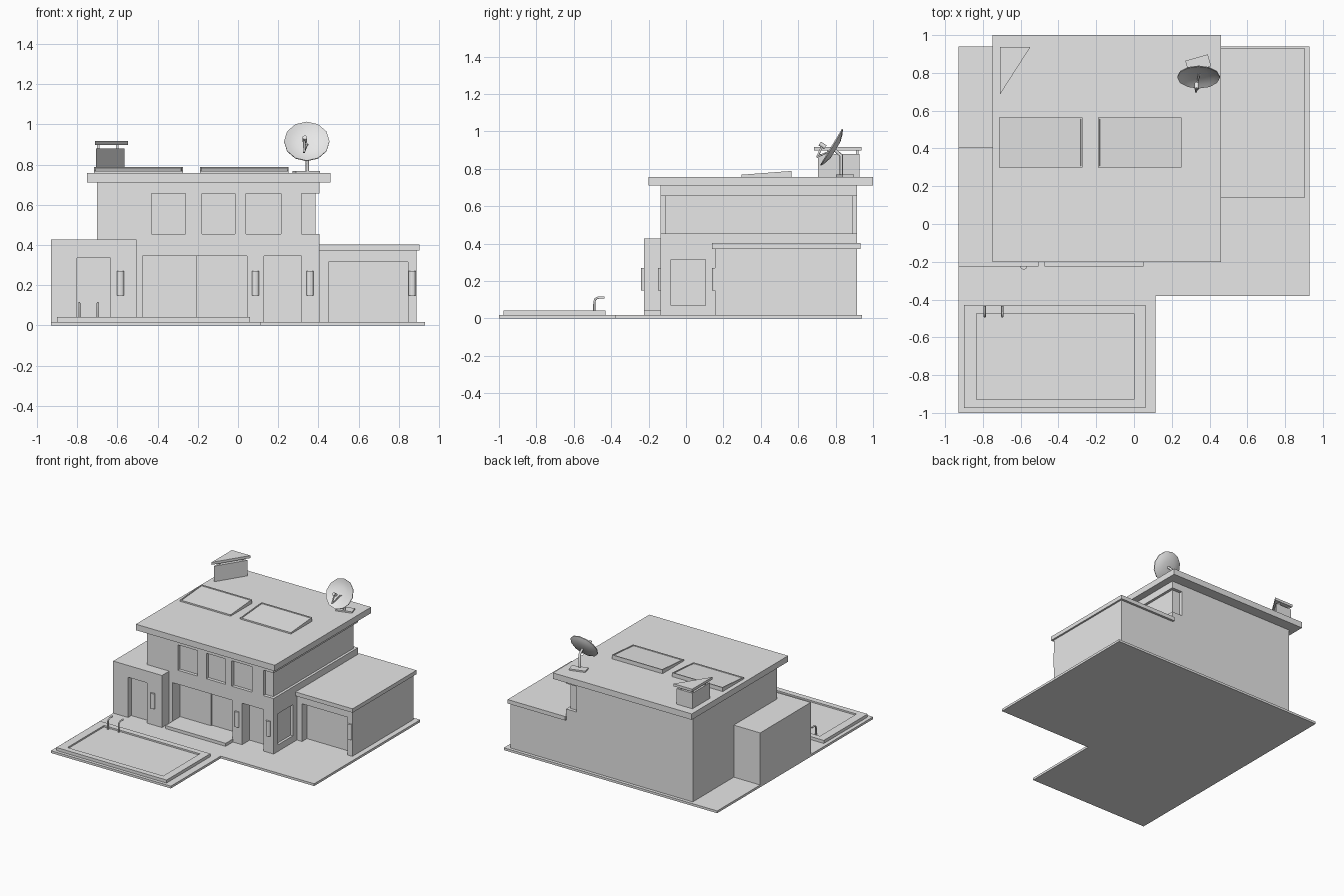
import bpy, bmesh, math
from mathutils import Vector

if "Cube" in bpy.data.objects:
    bpy.data.objects.remove(bpy.data.objects["Cube"])

GREY = bpy.data.materials.new("plain_grey")
GREY.diffuse_color = (0.8, 0.8, 0.8, 1)
GREY.use_nodes = True
GREY.node_tree.nodes["Principled BSDF"].inputs["Base Color"].default_value = GREY.diffuse_color


def make(name, bm):
    bmesh.ops.recalc_face_normals(bm, faces=bm.faces)
    me = bpy.data.meshes.new(name)
    bm.to_mesh(me)
    bm.free()
    me.materials.append(GREY)
    ob = bpy.data.objects.new(name, me)
    bpy.context.collection.objects.link(ob)
    return ob


def add_box(bm, x0, x1, y0, y1, z0, z1):
    vs = bmesh.ops.create_cube(bm, size=1)["verts"]
    for v in vs:
        v.co = Vector((x1 if v.co.x > 0 else x0,
                       y1 if v.co.y > 0 else y0,
                       z1 if v.co.z > 0 else z0))


def box(name, *dims):
    bm = bmesh.new()
    add_box(bm, *dims)
    return make(name, bm)


def prism(name, outline, z0, z1):
    bm = bmesh.new()
    f = bm.faces.new([bm.verts.new((x, y, z0)) for x, y in outline])
    top = bmesh.ops.extrude_face_region(bm, geom=[f])["geom"]
    for v in top:
        if isinstance(v, bmesh.types.BMVert):
            v.co.z = z1
    return make(name, bm)


def cut(ob, *boxes):
    """Cut box-shaped recesses one at a time."""
    for i, dims in enumerate(boxes):
        c = box(f"{ob.name}_cutter_{i}", *dims)
        c.hide_render = True
        c.hide_viewport = True
        m = ob.modifiers.new(f"recess_{i}", "BOOLEAN")
        m.operation = "DIFFERENCE"
        m.solver = "EXACT"
        m.object = c


def tube(name, points, radius, sides=8):
    cu = bpy.data.curves.new(name, "CURVE")
    cu.dimensions = "3D"
    cu.bevel_depth = radius
    cu.bevel_resolution = max(0, sides // 2 - 2)
    cu.use_fill_caps = True
    s = cu.splines.new("POLY")
    s.points.add(len(points) - 1)
    for p, co in zip(s.points, points):
        p.co = (*co, 1)
    cu.materials.append(GREY)
    ob = bpy.data.objects.new(name, cu)
    bpy.context.collection.objects.link(ob)
    return ob


# Ground slab, L-shaped
prism("ground", [(-0.93, -1), (0.115, -1), (0.115, -0.38), (0.93, -0.38),
                 (0.93, 0.94), (-0.93, 0.94)], 0, 0.018)

# Pool rim with sunken water
rim = box("pool_rim", -0.90, 0.06, -0.975, -0.43, 0.015, 0.042)
cut(rim, (-0.835, 0.0, -0.93, -0.475, 0.03, 0.1))

# Pool hand rails
for i, x in enumerate((-0.79, -0.697)):
    tube(f"pool_rail_{i}", [(x, -0.49, 0.03), (x, -0.49, 0.09),
                            (x, -0.483, 0.105), (x, -0.468, 0.111),
                            (x, -0.435, 0.111)], 0.006)

# Main two-storey block with recessed doors, windows and wrap-around corner window
W0, W1 = 0.455, 0.655
house = box("main_house", -0.70, 0.405, -0.135, 0.915, 0.01, 0.72)
cut(house,
    (-0.43, -0.26, -0.2, -0.11, W0, W1),
    (-0.18, -0.015, -0.2, -0.11, W0, W1),
    (0.04, 0.215, -0.2, -0.11, W0, W1),
    (0.315, 0.5, -0.2, -0.11, W0, W1),
    (0.315, 0.5, 0.89, 1.0, W0, W1),
    (0.385, 0.52, -0.25, 1.1, W0, W1),
    (-0.475, 0.045, -0.2, -0.03, 0.042, 0.345),
    (0.13, 0.315, -0.2, -0.04, 0.018, 0.345),
    (0.385, 0.5, -0.08, 0.105, 0.07, 0.315))
box("sliding_door", -0.475, -0.205, -0.042, -0.02, 0.042, 0.345)
box("door_step", -0.475, 0.05, -0.225, -0.13, 0.01, 0.042)
box("main_roof", -0.75, 0.46, -0.20, 1.0, 0.71, 0.757)

# Left annex
annex = box("left_annex", -0.93, -0.505, -0.225, 0.405, 0.01, 0.428)
cut(annex, (-0.80, -0.635, -0.3, -0.185, 0.018, 0.335))

# Garage and its roof
garage = box("garage", 0.40, 0.888, 0.155, 0.915, 0.01, 0.38)
cut(garage, (0.45, 0.845, 0.0, 0.215, 0.018, 0.315))
box("garage_roof", 0.40, 0.902, 0.138, 0.933, 0.372, 0.403)

# Wall lamps: half-round tubes against the walls
for i, (x, y) in enumerate(((-0.584, -0.225), (0.087, -0.135),
                            (0.358, -0.135), (0.867, 0.155))):
    prof = [(x - 0.018 * math.cos(a), y - 0.016 * math.sin(a))
            for a in (math.pi * k / 6 for k in range(7))]
    prism(f"wall_lamp_{i}", prof, 0.15, 0.27)

# Tilted roof panels with a raised frame
for i, x0 in enumerate((-0.715, -0.19)):
    bm = bmesh.new()
    add_box(bm, x0, x0 + 0.442, 0.298, 0.564, 0.755, 0.768)
    for v in bm.verts:
        if v.co.z > 0.76 and v.co.y > 0.5:
            v.co.z = 0.788
    bm.normal_update()
    top = [f for f in bm.faces if f.normal.z > 0.5]
    bmesh.ops.inset_region(bm, faces=top, thickness=0.012)
    bmesh.ops.inset_region(bm, faces=top, thickness=0.001, depth=-0.005)
    make(f"roof_panel_{i}", bm)

# Triangular chimney: body, posts and cap
prism("chimney_body", [(-0.705, 0.927), (-0.565, 0.927), (-0.705, 0.705)], 0.75, 0.88)
for i, (x, y) in enumerate(((-0.695, 0.915), (-0.60, 0.915), (-0.695, 0.76))):
    box(f"chimney_post_{i}", x - 0.007, x + 0.007, y - 0.007, y + 0.007, 0.87, 0.90)
prism("chimney_cap", [(-0.71, 0.938), (-0.548, 0.938), (-0.71, 0.685)], 0.897, 0.917)

# Satellite dish: base, pole, shallow bowl, feed arm
base = box("dish_base", -0.062, 0.062, -0.032, 0.032, 0.752, 0.768)
base.location = (0.34, 0.85, 0)
base.rotation_euler.z = math.radians(16)
tube("dish_pole", [(0.345, 0.83, 0.76), (0.345, 0.83, 0.87), (0.345, 0.79, 0.905)], 0.009)

bm = bmesh.new()
N = 12
rings = []
for r, h in ((0.05, -0.018), (0.09, -0.008), (0.113, 0.003),
             (0.113, -0.003), (0.09, -0.015), (0.05, -0.026)):
    rings.append([bm.verts.new((r * math.cos(2 * math.pi * k / N),
                                r * math.sin(2 * math.pi * k / N), h))
                  for k in range(N)])
for a, b in zip(rings, rings[1:]):
    for k in range(N):
        bm.faces.new((a[k], a[(k + 1) % N], b[(k + 1) % N], b[k]))
bm.faces.new(rings[0])
bm.faces.new(rings[-1])
dish = make("dish_bowl", bm)
for p in dish.data.polygons:
    p.use_smooth = True
bpy.context.view_layer.objects.active = dish
dish.select_set(True)
bpy.ops.object.shade_smooth_by_angle(angle=math.radians(40))
dish.location = (0.342, 0.778, 0.915)
dish.rotation_euler.x = math.radians(59)

tube("dish_feed_arm", [(0.342, 0.785, 0.90), (0.33, 0.705, 0.865)], 0.005, 6)
tube("dish_feed_stem", [(0.328, 0.70, 0.86), (0.33, 0.728, 0.92)], 0.006, 6)
tube("dish_feed_horn", [(0.332, 0.715, 0.935), (0.332, 0.745, 0.915)], 0.012, 8)
